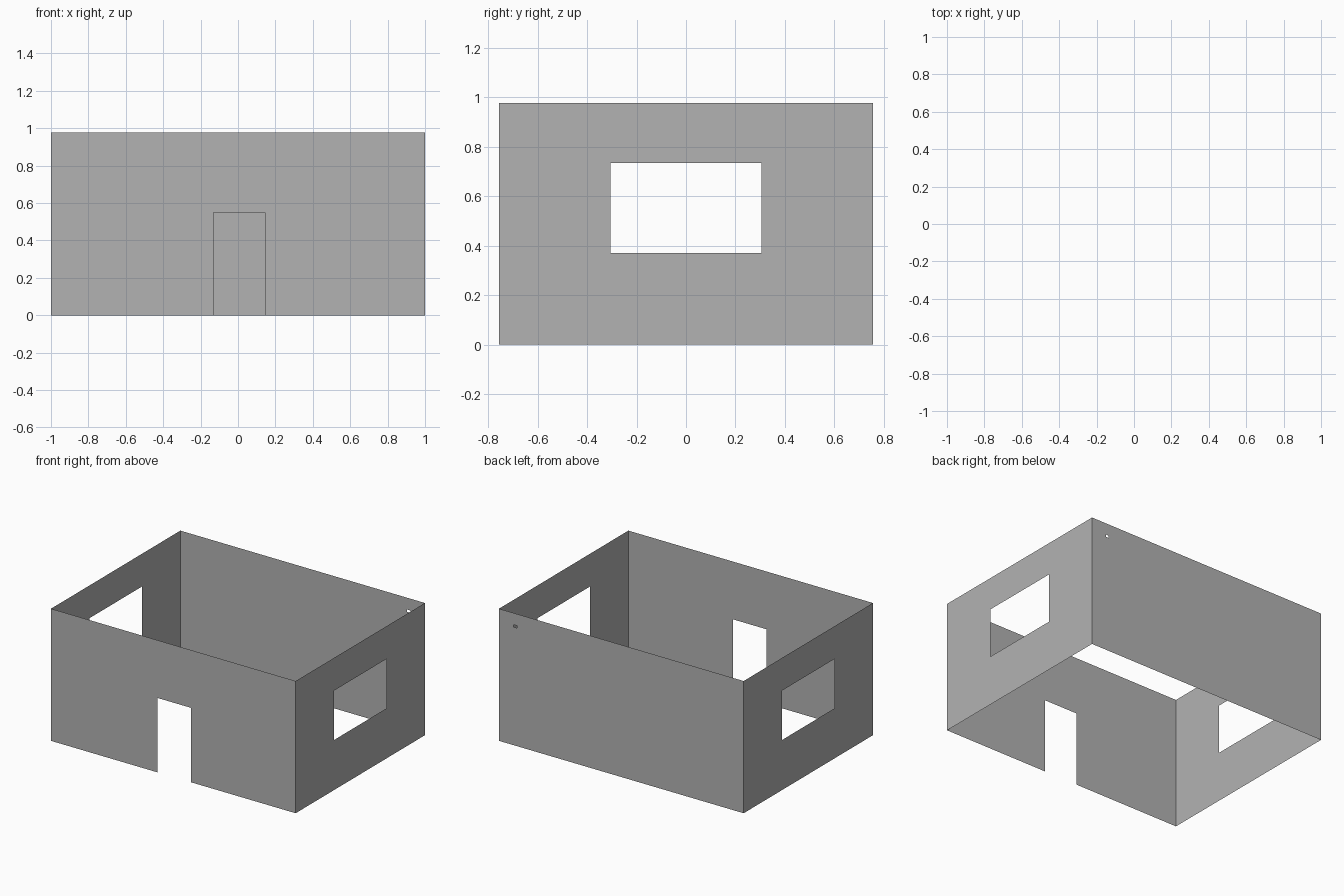
import bpy, bmesh

if "Cube" in bpy.data.objects:
    bpy.data.objects.remove(bpy.data.objects["Cube"])

HALF_X, HALF_Y, HEIGHT = 1.0, 0.755, 0.977

grey = bpy.data.materials.new("plain_grey")
grey.diffuse_color = (0.45, 0.45, 0.45, 1)
grey.use_nodes = True
grey.node_tree.nodes["Principled BSDF"].inputs["Base Color"].default_value = grey.diffuse_color


def wall(name, half, place, hole=None):
    """Thin sheet wall; hole = (u0, u1, z0, z1); place maps (u, z) to 3D."""
    us, zs = {-half, half}, {0.0, HEIGHT}
    if hole:
        us |= set(hole[:2])
        zs |= set(hole[2:])
    us, zs = sorted(us), sorted(zs)
    bm = bmesh.new()
    for u0, u1 in zip(us, us[1:]):
        for z0, z1 in zip(zs, zs[1:]):
            if hole and (u0, u1, z0, z1) == hole:
                continue
            bm.faces.new([bm.verts.new(place(u, z)) for u, z in
                          ((u0, z0), (u1, z0), (u1, z1), (u0, z1))])
    bmesh.ops.remove_doubles(bm, verts=bm.verts, dist=1e-5)
    # merge the strips into one clean sheet around the opening
    bmesh.ops.dissolve_limit(bm, angle_limit=0.01, verts=bm.verts, edges=bm.edges)
    me = bpy.data.meshes.new(name)
    bm.to_mesh(me)
    bm.free()
    me.materials.append(grey)
    ob = bpy.data.objects.new(name, me)
    bpy.context.collection.objects.link(ob)


# Front wall with doorway, back wall with a tiny vent hole near the top corner
wall("front_wall", HALF_X, lambda u, z: (u, -HALF_Y, z), (-0.13, 0.145, 0.0, 0.55))
wall("back_wall", HALF_X, lambda u, z: (-u, HALF_Y, z), (-0.88, -0.855, 0.873, 0.89))

# Side walls with matching windows
window = (-0.305, 0.305, 0.37, 0.735)
for name, s in (("left_wall", -1), ("right_wall", 1)):
    wall(name, HALF_Y, lambda u, z, s=s: (s * HALF_X, s * u, z), window)
